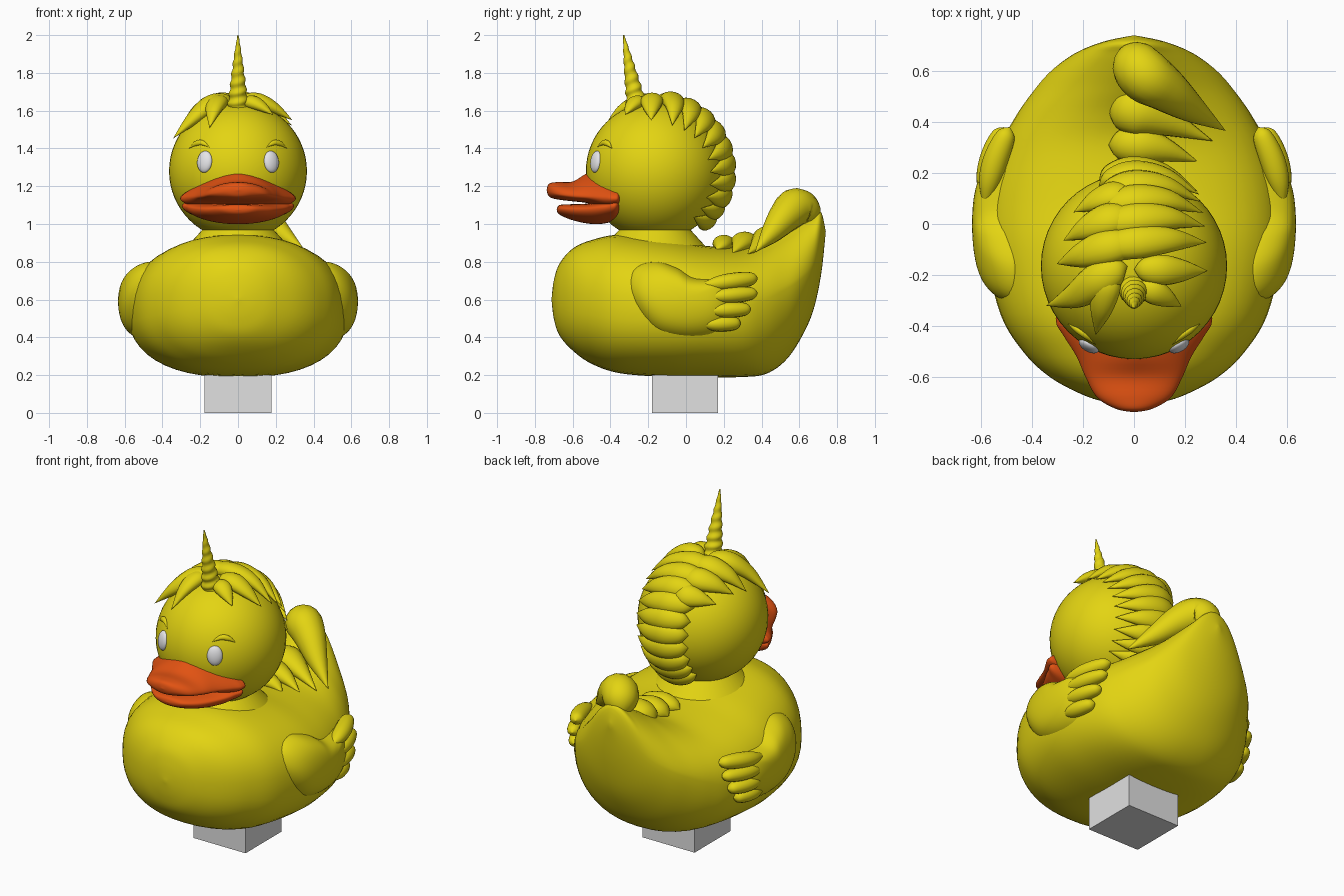
import bpy, bmesh, math
from mathutils import Vector

if "Cube" in bpy.data.objects:
    bpy.data.objects.remove(bpy.data.objects["Cube"])


def material(name, rgb):
    m = bpy.data.materials.new(name)
    m.diffuse_color = (*rgb, 1)
    m.use_nodes = True
    m.node_tree.nodes["Principled BSDF"].inputs["Base Color"].default_value = m.diffuse_color
    return m


YELLOW = material("duck yellow", (0.77, 0.66, 0.006))
ORANGE = material("beak orange", (0.76, 0.085, 0.006))
WHITE = material("eye white", (0.8, 0.8, 0.82))
GREY = material("stand grey", (0.75, 0.75, 0.75))

HEAD = Vector((0, -0.165, 1.28))
R = 0.365


def spline(pts, steps, closed=False):
    """Catmull-Rom through tuples of any length."""
    n, out = len(pts), []
    for i in range(n if closed else n - 1):
        if closed:
            q = [pts[(i + k) % n] for k in (-1, 0, 1, 2)]
        else:
            q = [pts[min(max(i + k, 0), n - 1)] for k in (-1, 0, 1, 2)]
        for j in range(steps):
            t = j / steps
            out.append(tuple(0.5 * (2 * b + (c - a) * t + (2 * a - 5 * b + 4 * c - d) * t * t
                                    + (3 * b - a - 3 * c + d) * t ** 3) for a, b, c, d in zip(*q)))
    if not closed:
        out.append(tuple(pts[-1]))
    return out


def skin(name, rings, mat):
    """Smooth mesh over a stack of equal-length rings; end rings may collapse to a point."""
    bm = bmesh.new()
    grid = [[bm.verts.new(p) for p in ring] for ring in rings]
    n = len(grid[0])
    for a, b in zip(grid, grid[1:]):
        for i in range(n):
            bm.faces.new((a[i], a[(i + 1) % n], b[(i + 1) % n], b[i]))
    bmesh.ops.remove_doubles(bm, verts=bm.verts, dist=0.0003)
    bmesh.ops.recalc_face_normals(bm, faces=bm.faces)
    for f in bm.faces:
        f.smooth = True
    me = bpy.data.meshes.new(name)
    bm.to_mesh(me)
    bm.free()
    me.materials.append(mat)
    ob = bpy.data.objects.new(name, me)
    bpy.context.collection.objects.link(ob)
    return ob


def loft(name, rows, mat, n=48, steps=5):
    """Rows along y: y, half width, bottom z, widest z, top z, upper and lower roundness."""
    rings = []
    for y, w, zb, zc, zt, pu, pl in spline(rows, steps):
        ring = []
        for k in range(n):
            c, s = math.cos(2 * math.pi * k / n), math.sin(2 * math.pi * k / n)
            p, h = (pu, zt - zc) if s > 0 else (pl, zc - zb)
            ring.append((max(w, 0) * math.copysign(abs(c) ** (2 / p), c), y,
                         zc + h * math.copysign(abs(s) ** (2 / p), s)))
        rings.append(ring)
    return skin(name, rings, mat)


def tube(name, pts, radii, mat, up, depth=1.0, ridge=0.0, n=16, steps=6):
    """Tapered tube; up(point) gives the flattening direction, ridge adds a spiral."""
    path = [Vector(p) for p in spline(pts, steps)]
    rad = [r[0] for r in spline([(r,) for r in radii], steps)]
    rings = []
    for i, p in enumerate(path):
        t = (path[min(i + 1, len(path) - 1)] - path[max(i - 1, 0)]).normalized()
        side = t.cross(up(p)).normalized()
        nor = side.cross(t)
        ring = []
        for k in range(n):
            a = 2 * math.pi * k / n
            r = max(rad[i], 0) * (1 + ridge * math.sin(a + 2 * math.pi * 9 * i / len(path)))
            ring.append(p + side * math.cos(a) * r + nor * math.sin(a) * r * depth)
        rings.append(ring)
    return skin(name, rings, mat)


def on_head(theta, phi, h=0.0):
    """Point over the head: theta from top to back, phi to the right, in degrees."""
    a, b = math.radians(theta), math.radians(phi)
    return HEAD + (R + h) * Vector((math.sin(b), math.cos(b) * math.sin(a), math.cos(b) * math.cos(a)))


def ball(name, loc, scale, mat, rot=None):
    bpy.ops.mesh.primitive_uv_sphere_add(segments=48, ring_count=32, radius=1, location=loc)
    ob = bpy.context.object
    ob.name, ob.scale = name, scale
    if rot:
        ob.rotation_euler = rot
    ob.data.materials.append(mat)
    bpy.ops.object.shade_smooth()


# Body with raised tail
loft("body", [
    (-.712, 0, .60, .60, .60, 2.1, 2.1),
    (-.70, .10, .50, .60, .70, 2.1, 2.1),
    (-.67, .20, .41, .59, .79, 2.2, 2.2),
    (-.60, .33, .33, .58, .87, 2.3, 2.3),
    (-.50, .435, .26, .57, .915, 2.3, 2.3),
    (-.35, .525, .21, .56, .943, 2.3, 2.4),
    (-.10, .58, .19, .55, .92, 2.35, 2.4),
    (.10, .575, .188, .55, .885, 2.35, 2.4),
    (.30, .525, .19, .56, .875, 2.2, 2.4),
    (.42, .465, .205, .60, .91, 1.9, 2.3),
    (.52, .395, .27, .65, .97, 1.6, 2.2),
    (.60, .325, .38, .70, 1.02, 1.5, 2.1),
    (.67, .23, .53, .77, 1.055, 1.6, 2),
    (.715, .12, .73, .88, 1.063, 1.9, 2),
    (.74, 0, .96, .96, .96, 2, 2)], YELLOW)

# Neck and head
bpy.ops.mesh.primitive_cone_add(vertices=48, radius1=0.27, radius2=0.17, depth=0.11,
                                location=(0, -0.165, 0.935))
bpy.context.object.name = "neck"
bpy.context.object.data.materials.append(YELLOW)
bpy.ops.object.shade_smooth_by_angle()
ball("head", HEAD, (R, R, R), YELLOW)

# Beak halves
loft("upper_beak", [
    (-.738, 0, 1.18, 1.18, 1.18, 2, 2),
    (-.725, .07, 1.145, 1.175, 1.213, 2, 2),
    (-.68, .145, 1.13, 1.16, 1.222, 2, 2),
    (-.60, .19, 1.12, 1.15, 1.225, 1.8, 2.3),
    (-.52, .225, 1.11, 1.145, 1.27, 1.5, 2.3),
    (-.44, .275, 1.08, 1.14, 1.285, 1.4, 2.3),
    (-.385, .305, 1.07, 1.135, 1.24, 1.6, 2),
    (-.35, .27, 1.09, 1.135, 1.20, 2, 2),
    (-.33, 0, 1.135, 1.135, 1.135, 2, 2)], ORANGE)
loft("lower_beak", [
    (-.685, 0, 1.075, 1.075, 1.075, 2, 2),
    (-.67, .09, 1.05, 1.08, 1.10, 2, 2),
    (-.60, .17, 1.02, 1.075, 1.105, 2.4, 2),
    (-.50, .235, 1.0, 1.08, 1.11, 2.4, 2),
    (-.42, .275, 1.005, 1.09, 1.13, 2.2, 2),
    (-.36, .275, 1.03, 1.10, 1.14, 2, 2),
    (-.33, 0, 1.09, 1.09, 1.09, 2, 2)], ORANGE)


def face_point(x, z):
    return Vector((x, HEAD.y - math.sqrt(R * R - x * x - (z - HEAD.z) ** 2), z))


# Wing surface height, falling away towards its rim
def wing_x(y, z):
    return 0.635 - 0.6 * y * y - 1.5 * (z - 0.59) ** 2


WING = [(-.31, .66), (-.28, .76), (-.17, .80), (-.05, .77), (.04, .72), (.15, .71), (.24, .70),
        (.27, .60), (.25, .48), (.16, .40), (0, .38), (-.16, .42), (-.26, .53)]
FEATHERS = [(.06, .67, .38, .715, .045), (.08, .61, .38, .635, .042),
            (.08, .54, .345, .55, .042), (.06, .47, .29, .475, .042)]

# Eyes, brows and wings on both sides
for s, tag in ((-1, "left"), (1, "right")):
    p = face_point(0.178 * s, 1.33)
    n = (p - HEAD).normalized()
    ball(tag + "_eye", p - n * 0.004, (0.044, 0.058, 0.024), WHITE, n.to_track_quat('Z', 'Y').to_euler())
    brow = [face_point(x * s, z) for x, z in ((.15, 1.405), (.19, 1.43), (.225, 1.425), (.26, 1.40))]
    tube(tag + "_brow", brow, (0, .014, .014, 0), YELLOW, lambda q: q - HEAD, 0.8)

    outline = spline(WING, 5, True)
    rings = []
    for k in range(15):
        f = math.sin(k / 14 * math.pi / 2)
        ring = []
        for y, z in outline:
            y, z = -0.02 + (y + 0.02) * f, 0.59 + (z - 0.59) * f
            x = 0.46 + (wing_x(y, z) - 0.46) * math.sqrt(max(0, 1 - f ** 6))
            ring.append((x * s, y, z))
        rings.append(ring)
    rings.append([(0.35 * s, -0.02, 0.59)] * len(outline))
    skin(tag + "_wing", rings, YELLOW)
    for i, (y0, z0, y1, z1, r) in enumerate(FEATHERS):
        path = []
        for t in (0, .3, .6, .9, 1):
            y, z = y0 + (y1 - y0) * t, z0 + (z1 - z0) * t
            path.append((s * (wing_x(y, z) - r * 0.85), y, z))
        tube(f"{tag}_feather_{i + 1}", path, (0, r * .8, r, r * .75, 0), YELLOW,
             lambda q: Vector((s, 0, 0)), 1.1)

# Spiral horn
tube("horn", [(0, -.25, 1.57), (0, -.275, 1.70), (0, -.305, 1.86), (0, -.33, 2.0)],
     (.06, .045, .025, .003), YELLOW, lambda q: Vector((0, -1, 0)), 1, 0.09, 20, 24)


# Mane locks: start and tip angles, width
def head_lock(name, t0, f0, t1, f1, w, tip=0.02):
    path = []
    for t, h in ((0, 0), (.12, .012), (.35, .02), (.65, .02), (1, tip)):
        path.append(on_head(t0 + (t1 - t0) * t ** 1.4, f0 + (f1 - f0) * t, h))
    tube(name, path, (0, w * .75, w, w * .7, 0), YELLOW, lambda q: q - HEAD, 0.72)


FRINGE = [(0, -4, -42, -56, .07, .05), (-4, -14, -50, -23, .06, .02), (-12, 3, -28, 29, .05, .02),
          (-2, 0, -4, 47, .06, .03), (14, 2, 2, -52, .07, .02), (31, 0, 22, -46, .07, .02),
          (48, 0, 44, -38, .065, .02)]
for i, a in enumerate(FRINGE):
    head_lock(f"fringe_lock_{i + 1}", *a)
for i, th in enumerate((12, 27, 41, 55, 69, 82, 95, 108, 120, 131)):
    head_lock(f"mane_lock_{i + 1}", th, -22, th + 9, 48 - i * 1.5, .066 if i < 8 else .058)

# Curled tail hair sweeping to the right
up = lambda q: Vector((0, 0, 1))
tube("tail_curl", [(-.03, .69, .98), (-.005, .645, 1.04), (.04, .585, 1.085), (.12, .53, 1.045),
                   (.23, .45, .95), (.36, .365, .85)],
     (0, .085, .105, .09, .055, 0), YELLOW, up, 1.0)
for i, (y, z, tx, ty, tz, r) in enumerate([(.44, .90, .31, .325, .84, .095),
                                           (.31, .885, .25, .245, .845, .075),
                                           (.20, .88, .19, .16, .86, .06)]):
    tube(f"tail_lock_{i + 1}", [(-.1, y, z - .01), (-.06, y, z), (.02, y, z + .015),
                                (.12, y * .7 + ty * .3, z + .005), (tx, ty, tz)],
         (0, r * .75, r, r * .65, 0), YELLOW, up, 0.8)

# Square stand
bpy.ops.mesh.primitive_cube_add(size=1, location=(0, -0.005, 0.1))
stand = bpy.context.object
stand.name, stand.scale = "stand", (0.355, 0.35, 0.2)
stand.data.materials.append(GREY)
